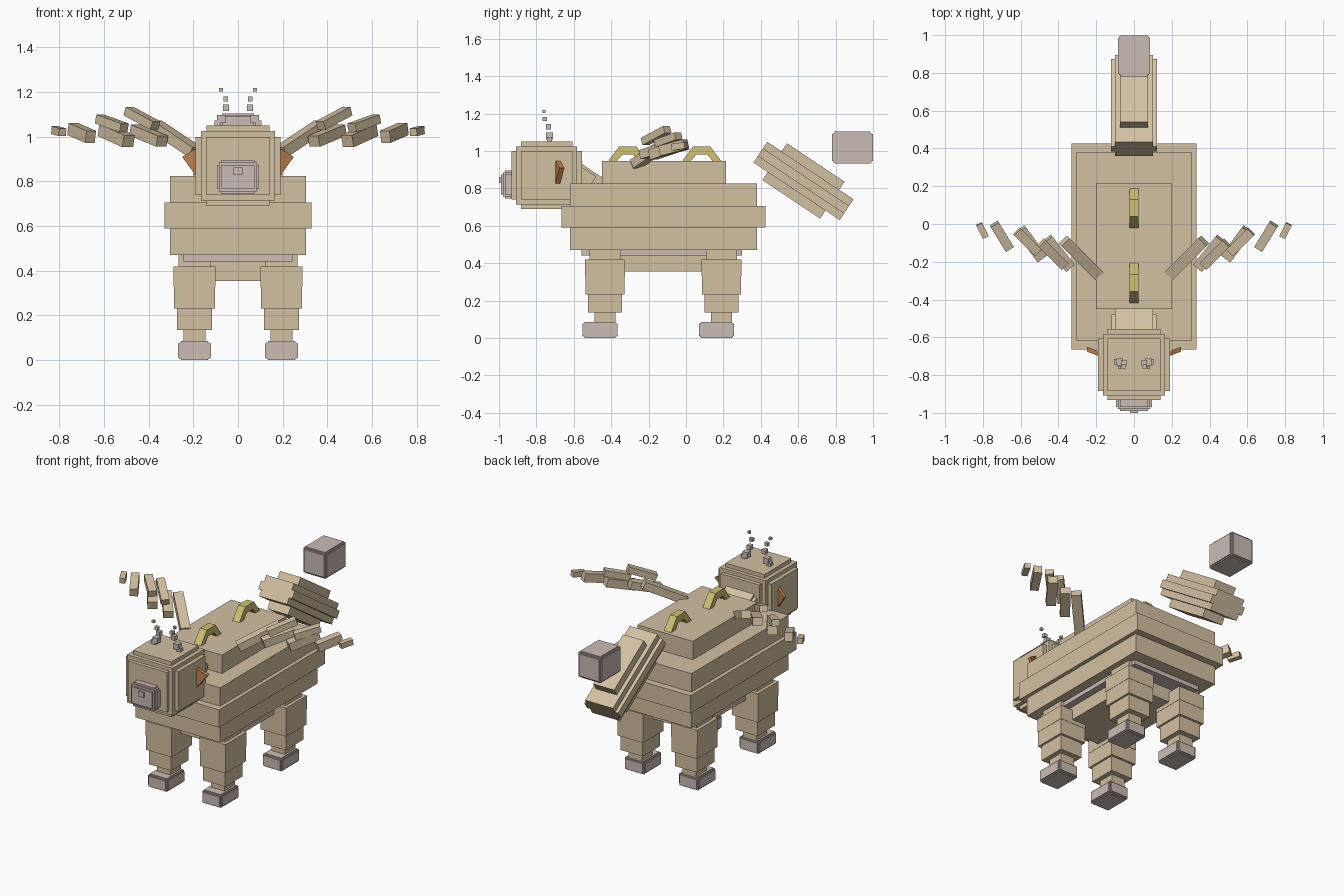
import bpy, bmesh
from mathutils import Vector, Matrix

cube = bpy.data.objects.get("Cube")
if cube:
    bpy.data.objects.remove(cube, do_unlink=True)


def material(name, rgb):
    m = bpy.data.materials.new(name)
    m.use_nodes = True
    color = (*rgb, 1)
    m.diffuse_color = color
    m.node_tree.nodes["Principled BSDF"].inputs["Base Color"].default_value = color
    return m


TAN = material("tan", (0.65, 0.53, 0.36))
GREY = material("pinkish grey", (0.60, 0.51, 0.46))
YELLOW = material("yellow", (0.64, 0.53, 0.17))
ORANGE = material("orange", (0.50, 0.22, 0.08))


def finish(bm, name, mat):
    bmesh.ops.recalc_face_normals(bm, faces=bm.faces)
    mesh = bpy.data.meshes.new(name)
    bm.to_mesh(mesh)
    bm.free()
    mesh.materials.append(mat)
    obj = bpy.data.objects.new(name, mesh)
    bpy.context.scene.collection.objects.link(obj)
    return obj


def add_box(bm, center, half, rot=Matrix.Identity(4)):
    scale = Matrix.Diagonal((*[2 * h for h in half], 1))
    bmesh.ops.create_cube(bm, size=1, matrix=Matrix.Translation(center) @ rot @ scale)


def box(name, mat, center, half, rot=Matrix.Identity(4)):
    bm = bmesh.new()
    add_box(bm, center, half, rot)
    return finish(bm, name, mat)


def stepped_block(name, mat, center, half, step):
    """Block with stepped edges, made of crossing boxes."""
    bm = bmesh.new()
    add_box(bm, center, [h - step / 2 for h in half])
    for axis in range(3):
        add_box(bm, center, [h if i == axis else h - step for i, h in enumerate(half)])
    return finish(bm, name, mat)


def bar(name, mat, start, end, width, thick):
    a, b = Vector(start), Vector(end)
    along = b - a
    x = along.normalized()
    y = Vector((0, 0, 1)).cross(x).normalized()
    z = x.cross(y)
    rot = Matrix((x, y, z)).transposed().to_4x4()
    return box(name, mat, (a + b) / 2, (along.length / 2, width / 2, thick / 2), rot)


# Body tiers: half width, y range, z range
tiers = {
    "belly": (0.20, -0.45, 0.20, 0.355, 0.47),
    "lower_body": (0.305, -0.62, 0.38, 0.47, 0.59),
    "middle_body": (0.33, -0.665, 0.425, 0.59, 0.705),
    "upper_body": (0.305, -0.62, 0.38, 0.705, 0.825),
    "back_block": (0.20, -0.45, 0.215, 0.825, 0.945),
}
for name, (w, y0, y1, z0, z1) in tiers.items():
    box(name, TAN, (0, (y0 + y1) / 2, (z0 + z1) / 2), (w, (y1 - y0) / 2, (z1 - z0) / 2))
box("under_plate", GREY, (0, -0.13, 0.457), (0.245, 0.43, 0.015))

# Legs: half size, bottom and top of each stacked section
leg_sections = [(0.082, 0.42, 0.47), (0.107, 0.33, 0.42), (0.105, 0.232, 0.33),
                (0.09, 0.135, 0.232), (0.055, 0.07, 0.135)]
for side, sx in (("left", 1), ("right", -1)):
    for end, y in (("front", -0.433), ("back", 0.19)):
        bm = bmesh.new()
        for h, z0, z1 in leg_sections:
            add_box(bm, (sx * 0.195, y, (z0 + z1) / 2), (h * 0.88, h, (z1 - z0) / 2))
        finish(bm, f"{end}_{side}_leg", TAN)
        stepped_block(f"{end}_{side}_foot", GREY, (sx * 0.195, y - 0.027, 0.043),
                      (0.073, 0.094, 0.043), 0.012)

# Neck, head and snout
bar("neck", TAN, (0, -0.61, 0.90), (0, -0.46, 0.80), 0.20, 0.11)
bar("neck_collar", TAN, (0, -0.58, 0.88), (0, -0.50, 0.83), 0.24, 0.08)
stepped_block("head", TAN, (0, -0.745, 0.87), (0.19, 0.188, 0.18), 0.05)
stepped_block("snout", GREY, (0, -0.93, 0.82), (0.095, 0.06, 0.075), 0.022)
box("nose", GREY, (0, -0.985, 0.845), (0.02, 0.015, 0.017))

# Ears: triangular fins
for side, sx in (("left", 1), ("right", -1)):
    bm = bmesh.new()
    rim = [(0.185, -0.70, 0.95), (0.25, -0.675, 0.91), (0.185, -0.70, 0.82)]
    front = [bm.verts.new((sx * x, y, z)) for x, y, z in rim]
    back = [bm.verts.new((sx * x, y + 0.025, z)) for x, y, z in rim]
    bm.faces.new(front)
    bm.faces.new(back[::-1])
    for i in range(3):
        j = (i + 1) % 3
        bm.faces.new((front[i], back[i], back[j], front[j]))
    finish(bm, f"{side}_ear", ORANGE)

# Antennae: floating cubes
for side, sx in (("left", 1), ("right", -1)):
    bm = bmesh.new()
    for x, y, z, h in ((0.075, -0.73, 1.08, 0.018), (0.054, -0.735, 1.13, 0.014),
                       (0.055, -0.755, 1.17, 0.011), (0.076, -0.76, 1.21, 0.008),
                       (0.092, -0.73, 1.06, 0.014)):
        add_box(bm, (sx * x, y, z), (h, h, h))
    finish(bm, f"{side}_antenna", GREY)

# Arched handles on the back
for name, cy in (("front_handle", -0.312), ("back_handle", 0.084)):
    profile = [(-0.105, 0.945), (-0.045, 1.025), (0.045, 1.025), (0.105, 0.945),
               (0.06, 0.945), (0.03, 0.98), (-0.03, 0.98), (-0.06, 0.945)]
    bm = bmesh.new()
    rings = [[bm.verts.new((x, cy + y, z)) for y, z in profile] for x in (-0.025, 0.025)]
    for i, j in ((0, 1), (1, 2), (2, 3)):
        k, l = 7 - j, 7 - i
        for r in rings:
            bm.faces.new([r[n] for n in (i, j, k, l)])
    for i in range(8):
        j = (i + 1) % 8
        bm.faces.new((rings[0][i], rings[0][j], rings[1][j], rings[1][i]))
    finish(bm, name, YELLOW)

# Wings: chains of slanted bars
feathers = [
    ("wing_root", (0.19, -0.27, 0.93), (0.37, -0.09, 1.05), 0.06, 0.05),
    ("wing_upper_inner", (0.37, -0.22, 1.05), (0.49, -0.10, 1.115), 0.05, 0.04),
    ("wing_lower_inner", (0.34, -0.23, 0.98), (0.46, -0.08, 1.03), 0.06, 0.05),
    ("wing_upper_outer", (0.51, -0.15, 1.04), (0.62, -0.04, 1.08), 0.05, 0.04),
    ("wing_lower_outer", (0.49, -0.18, 0.98), (0.60, -0.03, 1.03), 0.06, 0.055),
    ("wing_end", (0.66, -0.13, 1.00), (0.74, 0.00, 1.035), 0.05, 0.055),
    ("wing_tip", (0.785, -0.07, 1.02), (0.82, 0.00, 1.03), 0.035, 0.035),
]
for name, a, b, width, thick in feathers:
    for side, sx in (("left", 1), ("right", -1)):
        bar(f"{side}_{name}", TAN, (sx * a[0], *a[1:]), (sx * b[0], *b[1:]), width, thick)

# Tail: tilted stack of slabs with a floating tip
tilt = Matrix.Rotation(-0.588, 4, "X")
bm = bmesh.new()
for half in ((0.075, 0.185, 0.118), (0.10, 0.277, 0.066), (0.122, 0.277, 0.025)):
    add_box(bm, (0, 0.628, 0.84), half, tilt)
finish(bm, "tail", TAN)
stepped_block("tail_tip", GREY, (0, 0.89, 1.018), (0.086, 0.109, 0.086), 0.014)
